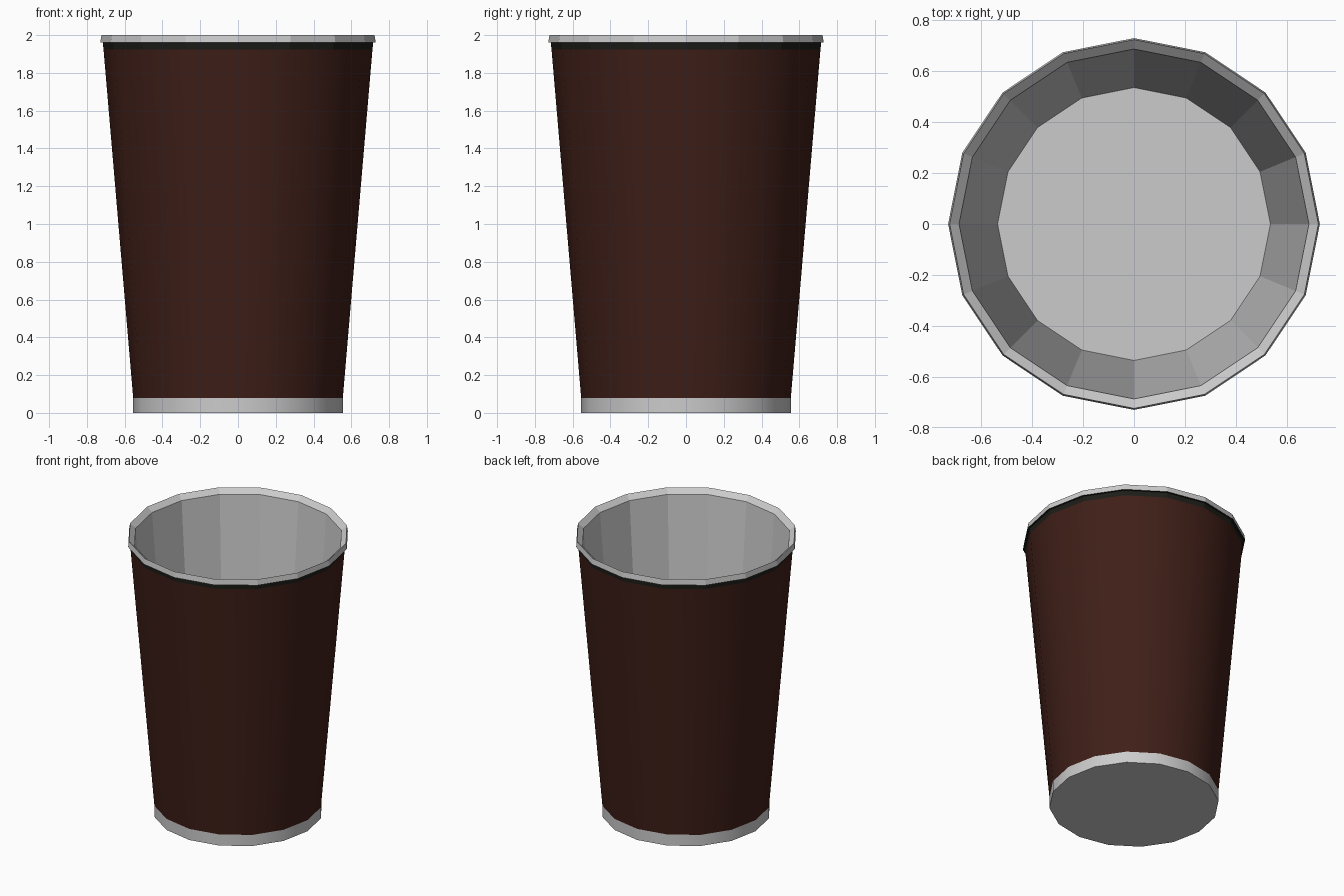
import bpy, bmesh, math

if "Cube" in bpy.data.objects:
    bpy.data.objects.remove(bpy.data.objects["Cube"])

SIDES = 16


def lathe(name, profile, color=None, smooth=False, cap_start=False, cap_end=False):
    """Revolve (radius, z) points around the z axis."""
    bm = bmesh.new()
    rings = []
    for r, z in profile:
        rings.append([bm.verts.new((r * math.cos(2 * math.pi * i / SIDES),
                                    r * math.sin(2 * math.pi * i / SIDES), z))
                      for i in range(SIDES)])
    for a, b in zip(rings, rings[1:]):
        for i in range(SIDES):
            j = (i + 1) % SIDES
            bm.faces.new((a[i], a[j], b[j], b[i]))
    if cap_start:
        bm.faces.new(rings[0][::-1])
    if cap_end:
        bm.faces.new(rings[-1])
    mesh = bpy.data.meshes.new(name)
    bm.to_mesh(mesh)
    bm.free()
    obj = bpy.data.objects.new(name, mesh)
    bpy.context.collection.objects.link(obj)
    if color:
        mat = bpy.data.materials.new(name + "_color")
        mat.diffuse_color = (*color, 1)
        mat.use_nodes = True
        mat.node_tree.nodes["Principled BSDF"].inputs["Base Color"].default_value = mat.diffuse_color
        mesh.materials.append(mat)
    if smooth:
        bpy.ops.object.select_all(action='DESELECT')
        obj.select_set(True)
        bpy.context.view_layer.objects.active = obj
        bpy.ops.object.shade_smooth_by_angle(angle=math.radians(30))
    return obj


# Grey foot with closed underside
lathe("cup_base", [(0.555, 0), (0.555, 0.08)], smooth=True, cap_start=True)

# Brown tapered outer wall
lathe("cup_wall", [(0.555, 0.08), (0.712, 1.925)], (0.05, 0.0135, 0.009), smooth=True)

# Dark band tucked under the rim
lathe("under_rim_band", [(0.712, 1.925), (0.716, 1.96), (0.729, 1.96)], (0.012, 0.012, 0.009))

# Faceted rim, bevelled inwards
lathe("rim", [(0.729, 1.96), (0.723, 2.0), (0.686, 1.967)])

# Inner wall and floor
lathe("cup_inside", [(0.686, 1.967), (0.535, 0.1)], cap_end=True)
